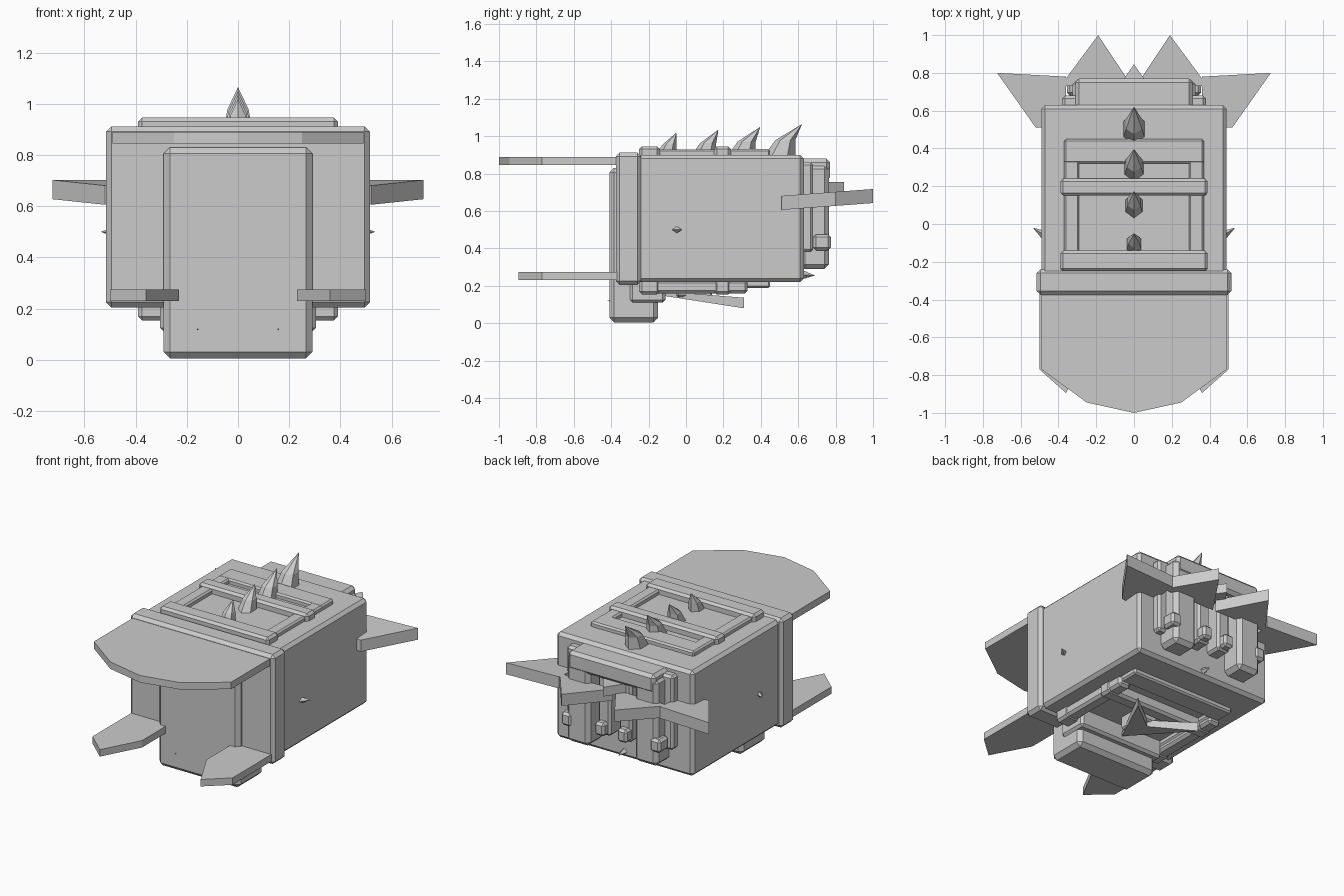
import bpy, bmesh, math
from mathutils import Vector

if "Cube" in bpy.data.objects:
    bpy.data.objects.remove(bpy.data.objects["Cube"])

grey = bpy.data.materials.new("plain_grey")
grey.diffuse_color = (0.6, 0.6, 0.6, 1)
grey.use_nodes = True
grey.node_tree.nodes["Principled BSDF"].inputs["Base Color"].default_value = grey.diffuse_color


def finish(name, bm):
    bmesh.ops.recalc_face_normals(bm, faces=bm.faces)
    me = bpy.data.meshes.new(name)
    bm.to_mesh(me)
    bm.free()
    me.materials.append(grey)
    ob = bpy.data.objects.new(name, me)
    bpy.context.collection.objects.link(ob)
    return ob


def box(name, x, y, z, bevel=0.015):
    """Chamfered block given by its x, y and z ranges."""
    bm = bmesh.new()
    bmesh.ops.create_cube(bm, size=1)
    for v in bm.verts:
        v.co = [(r[0] + r[1]) / 2 + c * (r[1] - r[0]) for r, c in zip((x, y, z), v.co)]
    ob = finish(name, bm)
    if bevel:
        m = ob.modifiers.new("chamfer", 'BEVEL')
        m.width, m.segments = bevel, 1
    return ob


def pair(name, x, y, z, bevel=0.015):
    box(name + "_right", x, y, z, bevel)
    box(name + "_left", (-x[1], -x[0]), y, z, bevel)


def plate(name, outline, low, high):
    """Flat outline; low and high give the heights as functions of y."""
    bm = bmesh.new()
    a = [bm.verts.new((x, y, low(y))) for x, y in outline]
    b = [bm.verts.new((x, y, high(y))) for x, y in outline]
    bm.faces.new(a)
    bm.faces.new(b)
    n = len(a)
    for i in range(n):
        j = (i + 1) % n
        bm.faces.new((a[i], a[j], b[j], b[i]))
    return finish(name, bm)


def plate_pair(name, outline, low, high):
    plate(name + "_right", outline, low, high)
    plate(name + "_left", [(-x, y) for x, y in outline], low, high)


def spike(name, rings, tip, sides=6):
    """Bent horn: rings are (centre, side radius, long radius), lying flat in z."""
    bm = bmesh.new()
    loops = []
    for c, rx, ry in rings:
        loops.append([bm.verts.new((c[0] + rx * math.sin(math.tau * i / sides),
                                    c[1] + ry * math.cos(math.tau * i / sides), c[2]))
                      for i in range(sides)])
    end = bm.verts.new(tip)
    bm.faces.new(loops[0])
    for i in range(sides):
        j = (i + 1) % sides
        for p, q in zip(loops, loops[1:]):
            bm.faces.new((p[i], p[j], q[j], q[i]))
        bm.faces.new((loops[-1][i], loops[-1][j], end))
    return finish(name, bm)


def barb(name, base, tip, r):
    """Small four-sided thorn from base to tip."""
    bm = bmesh.new()
    base, tip = Vector(base), Vector(tip)
    axis = (tip - base)
    bmesh.ops.create_cone(bm, cap_ends=True, segments=4, radius1=r, radius2=0, depth=axis.length)
    rot = axis.to_track_quat('Z', 'Y')
    for v in bm.verts:
        v.co = (base + tip) / 2 + rot @ v.co
    return finish(name, bm)


# main body, collar and front panel
box("body", (-0.49, 0.49), (-0.35, 0.63), (0.22, 0.90), 0.02)
box("collar", (-0.515, 0.515), (-0.375, -0.24), (0.205, 0.912), 0.02)
box("front_panel", (-0.29, 0.29), (-0.41, -0.15), (0.005, 0.83), 0.025)
box("front_panel_step", (-0.305, 0.305), (-0.30, -0.11), (0.11, 0.26))

# visor and lower flaps
plate("visor", [(-0.49, -0.36), (-0.49, -0.77), (-0.25, -0.945), (0, -1.0),
                (0.25, -0.945), (0.49, -0.77), (0.49, -0.36)],
      lambda y: 0.845, lambda y: 0.89)
plate_pair("lower_flap", [(0.23, -0.36), (0.23, -0.65), (0.36, -0.895), (0.50, -0.77), (0.50, -0.36)],
           lambda y: 0.23, lambda y: 0.275)

# top and belly frames: rails, end bar and two raised crossbars
for name, z0, s in (("top", 0.90, 1), ("belly", 0.22, -1)):
    def span(h):
        return tuple(sorted((z0 - s * 0.02, z0 + s * h)))
    pair(name + "_rail", (0.29, 0.37), (-0.24, 0.45), span(0.03), 0.01)
    box(name + "_end_bar", (-0.37, 0.37), (0.32, 0.45), span(0.031), 0.01)
    extra = 0 if s > 0 else 0.02
    box(name + "_front_crossbar", (-0.39, 0.39), (-0.25, -0.14), span(0.046 + extra))
    box(name + "_rear_crossbar", (-0.39, 0.39), (0.15, 0.24), span(0.046 + extra))
pair("belly_outer_rail", (0.30, 0.385), (-0.25, 0.33), (0.16, 0.23))

# back spikes, growing towards the rear
for i in range(4):
    k = 1 + 0.14 * i
    y, top = -0.11 + 0.2 * i + 0.003 * i, 1.02 + 0.015 * i
    h = top - 0.89
    spike(f"back_spike_{i + 1}",
          [((0, y, 0.89), 0.046 * k, 0.06 * k),
           ((0, y + 0.022 * k, 0.89 + h * 0.5), 0.034 * k, 0.038 * k)],
          (0, y + 0.06 * k + 0.012 * i, top))

# rear assembly: beam, pillars, side blocks, slats and knobs
box("rear_beam", (-0.31, 0.31), (0.61, 0.77), (0.76, 0.88), 0.02)
pair("rear_pillar", (0.16, 0.325), (0.61, 0.765), (0.29, 0.85), 0.025)
pair("rear_side_block", (0.28, 0.38), (0.61, 0.68), (0.38, 0.86))
pair("rear_slat", (0.03, 0.12), (0.61, 0.73), (0.38, 0.78))
pair("rear_inner_knob", (0.045, 0.115), (0.68, 0.775), (0.39, 0.475))
pair("rear_outer_knob", (0.28, 0.355), (0.68, 0.775), (0.39, 0.475))


# rear fins, rising gently towards the rear
def fin_low(y):
    return 0.605 + 0.075 * (y - 0.5)


def fin_high(y):
    return fin_low(y) + 0.075


plate_pair("side_fin", [(0.725, 0.80), (0.36, 0.78), (0.36, 0.51), (0.52, 0.51)], fin_low, fin_high)
plate_pair("rear_fin", [(0.19, 1.0), (0.39, 0.73), (0.01, 0.73)], fin_low, fin_high)
plate("rear_middle_fin", [(0, 0.845), (0.11, 0.69), (-0.11, 0.69)],
      lambda y: 0.695, lambda y: 0.755)

# belly fins, sloping down towards the rear
plate_pair("belly_fin", [(0, -0.11), (0.23, 0.31), (0.0, 0.12)],
           lambda y: 0.145 - 0.155 * (y + 0.11), lambda y: 0.17 - 0.08 * (y + 0.11))
box("belly_fin_mount", (-0.06, 0.06), (-0.05, 0.14), (0.14, 0.24), 0.01)

# small thorns
for s, side in ((1, "right"), (-1, "left")):
    barb("side_thorn_" + side, (s * 0.48, -0.055, 0.50), (s * 0.535, -0.02, 0.50), 0.022)
    barb("front_thorn_" + side, (s * 0.157, -0.40, 0.12), (s * 0.157, -0.42, 0.12), 0.006)
barb("rear_thorn", (0, 0.62, 0.26), (0, 0.69, 0.255), 0.025)
